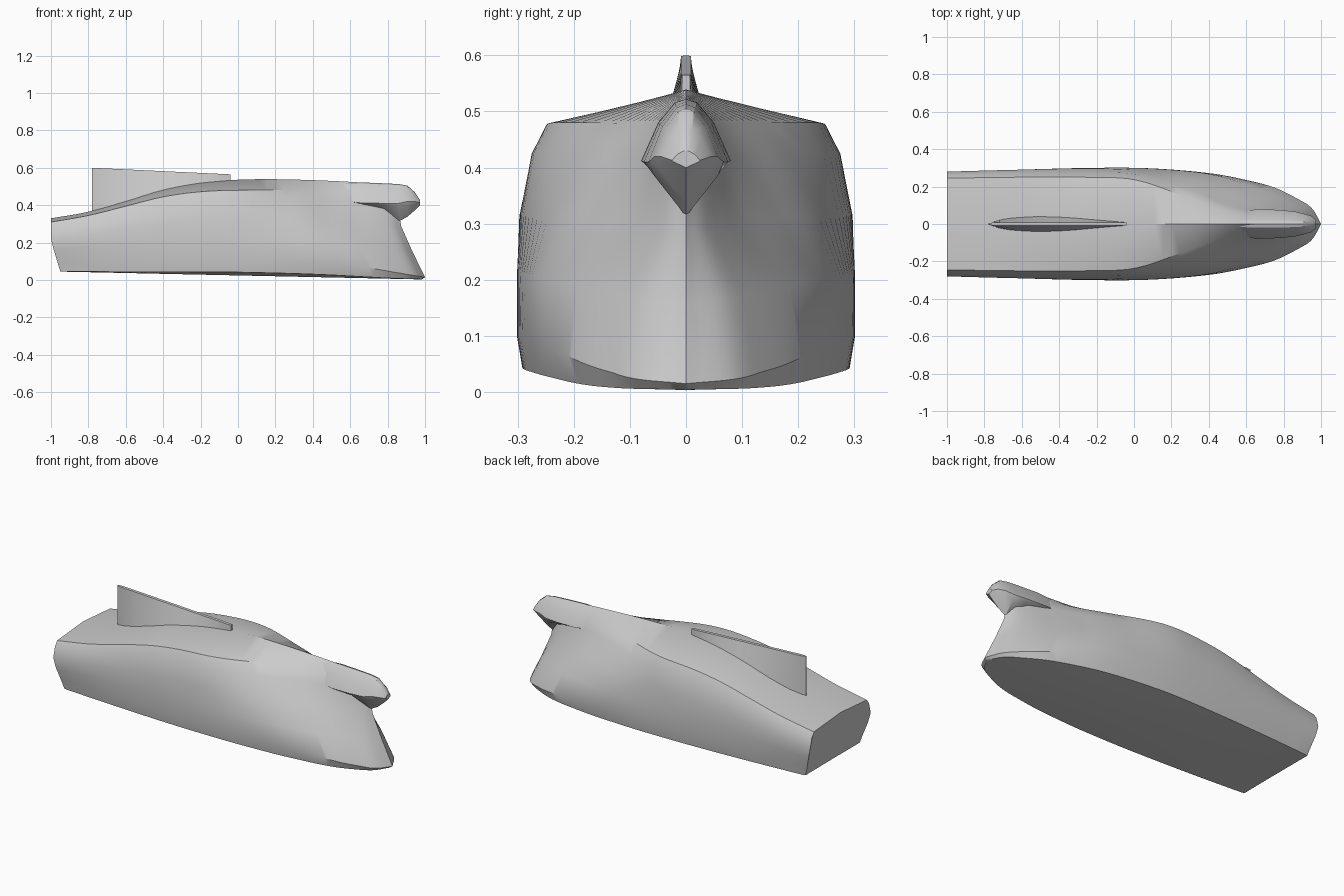
import bpy, bmesh, math
from mathutils import Vector

if "Cube" in bpy.data.objects:
    bpy.data.objects.remove(bpy.data.objects["Cube"])

grey = bpy.data.materials.new("plain grey")
grey.diffuse_color = (0.6, 0.6, 0.6, 1)
grey.use_nodes = True
grey.node_tree.nodes["Principled BSDF"].inputs["Base Color"].default_value = grey.diffuse_color


def catmull(p, t):
    """Value of a smooth curve through the list p at index position t."""
    i = min(int(t), len(p) - 2)
    f = t - i
    b, c = p[i], p[i + 1]
    a = p[i - 1] if i else 2 * b - c
    d = p[i + 2] if i + 2 < len(p) else 2 * c - b
    return 0.5 * (2 * b + (c - a) * f + (2 * a - 5 * b + 4 * c - d) * f * f
                  + (3 * b - a - 3 * c + d) * f ** 3)


def height(pts, x):
    """Smooth height at x from (x, z) pairs."""
    x = min(max(x, pts[0][0]), pts[-1][0])
    for i in range(len(pts) - 1):
        if x <= pts[i + 1][0]:
            t = i + (x - pts[i][0]) / (pts[i + 1][0] - pts[i][0])
            return catmull([p[1] for p in pts], t)


def loft(name, rings, angle):
    """Skin closed rings of points and cap both ends."""
    bm = bmesh.new()
    vs = [[bm.verts.new(p) for p in r] for r in rings]
    n = len(vs[0])
    for a, b in zip(vs, vs[1:]):
        for j in range(n):
            bm.faces.new((a[j], a[(j + 1) % n], b[(j + 1) % n], b[j]))
    bm.faces.new(vs[0])
    bm.faces.new(vs[-1])
    bmesh.ops.remove_doubles(bm, verts=bm.verts, dist=0.0004)
    bmesh.ops.recalc_face_normals(bm, faces=bm.faces)
    me = bpy.data.meshes.new(name)
    bm.to_mesh(me)
    bm.free()
    ob = bpy.data.objects.new(name, me)
    bpy.context.collection.objects.link(ob)
    me.materials.append(grey)
    bpy.ops.object.select_all(action='DESELECT')
    ob.select_set(True)
    bpy.context.view_layer.objects.active = ob
    if angle:
        bpy.ops.object.shade_smooth_by_angle(angle=math.radians(angle))
    return ob


def mirrored(half):
    """Close a half ring whose first and last points lie on y = 0."""
    return half + [Vector((p.x, -p.y, p.z)) for p in half[-2:0:-1]]


# Hull: long lines from stern to bow, each with its bow position and half widths
stations = [-1, -.6, -.2, .1, .4, .6, .75, .87, .95, 1]
lines = [
    (.985, [0] * 10),                                                     # keel
    (.985, [.25, .275, .29, .288, .262, .225, .185, .13, .08, 0]),        # bottom rim
    (1.0, [.26, .285, .3, .297, .272, .235, .195, .137, .085, 0]),        # chine
    (.93, [.275, .29, .3, .298, .275, .232, .175, .12, .07, 0]),          # low side
    (.873, [.28, .29, .297, .285, .235, .165, .105, .065, .032, 0]),      # high side
    (.85, [.265, .272, .275, .265, .185, .11, .07, .045, .025, 0]),       # shoulder
    (.84, [.245, .25, .25, .235, .14, .075, .045, .03, .015, 0]),         # deck edge
    (.84, [0] * 10),                                                      # ridge
]
rim_z = [(-1, .045), (0, .042), (.3, .035), (.5, .027), (.7, .016), (.85, .008), (1, .004)]
chine_z = [(-1, .1), (-.2, .1), (.4, .09), (.7, .065), (.88, .035), (1, .015)]
edge_z = [(-1, .31), (-.8, .345), (-.6, .395), (-.4, .445), (-.2, .472), (0, .48), (.4, .478), (1, .465)]
ridge_z = [(-1, .33), (-.8, .365), (-.6, .425), (-.4, .488), (-.2, .523), (.1, .539), (.5, .53), (.9, .505)]

rings = []
cols = 54
for c in range(cols + 1):
    t = c * 9 / cols
    half = []
    for k, (bow, widths) in enumerate(lines):
        x = -1 + (catmull(stations, t) + 1) * (bow + 1) / 2
        y = max(0, catmull(widths, t)) if c < cols else 0
        if k == 0:
            z = .045 - .042 * (x + .95) / 1.94
        elif k == 1:
            z = height(rim_z, x)
        elif k == 7:
            z = height(ridge_z, x)
        else:
            f = (0, .3, .58, .86, 1)[k - 2]
            z = height(chine_z, x) * (1 - f) + height(edge_z, x) * f
        # raked lower transom
        x = max(x, -1 + .05 * min(1, max(0, (.21 - z) / .165)))
        half.append(Vector((x, y, z)))
    rings.append(mirrored(half))
loft("hull", rings, 32)

# Beak: faceted nose rising over the bow (x, top, widest height, half width, bottom)
rings = []
for x, top, zm, w, bot in [(.5, .515, .43, .05, .40), (.66, .522, .412, .08, .40),
                           (.78, .517, .41, .075, .36), (.86, .513, .41, .067, .313),
                           (.905, .505, .42, .056, .338), (.945, .47, .42, .045, .372),
                           (.972, .43, .413, .025, .4)]:
    rings.append(mirrored([Vector((x, 0, bot)), Vector((x, w * .85, zm - .25 * (zm - bot))),
                           Vector((x, w, zm)), Vector((x, w * .62, zm + .62 * (top - zm))),
                           Vector((x, w * .25, zm + .94 * (top - zm))), Vector((x, 0, top))]))
loft("beak", rings, 28)

# Fin: lens shaped blade, thick at the deck and thin along its top
fin_w = [(-.78, .002), (-.7, .028), (-.6, .04), (-.5, .045), (-.35, .041), (-.2, .027), (-.04, .008)]
rings = []
for i in range(25):
    x = -.78 + .74 * i / 24
    w = height(fin_w, x)
    top = .6 - .035 * i / 24
    base = height(ridge_z, x) - .03
    tip = min(w, .01) * (.9 if i else 1)
    rings.append([Vector((x, -w, base)), Vector((x, w, base)),
                  Vector((x, tip, top)), Vector((x, -tip, top))])
loft("fin", rings, 30)
